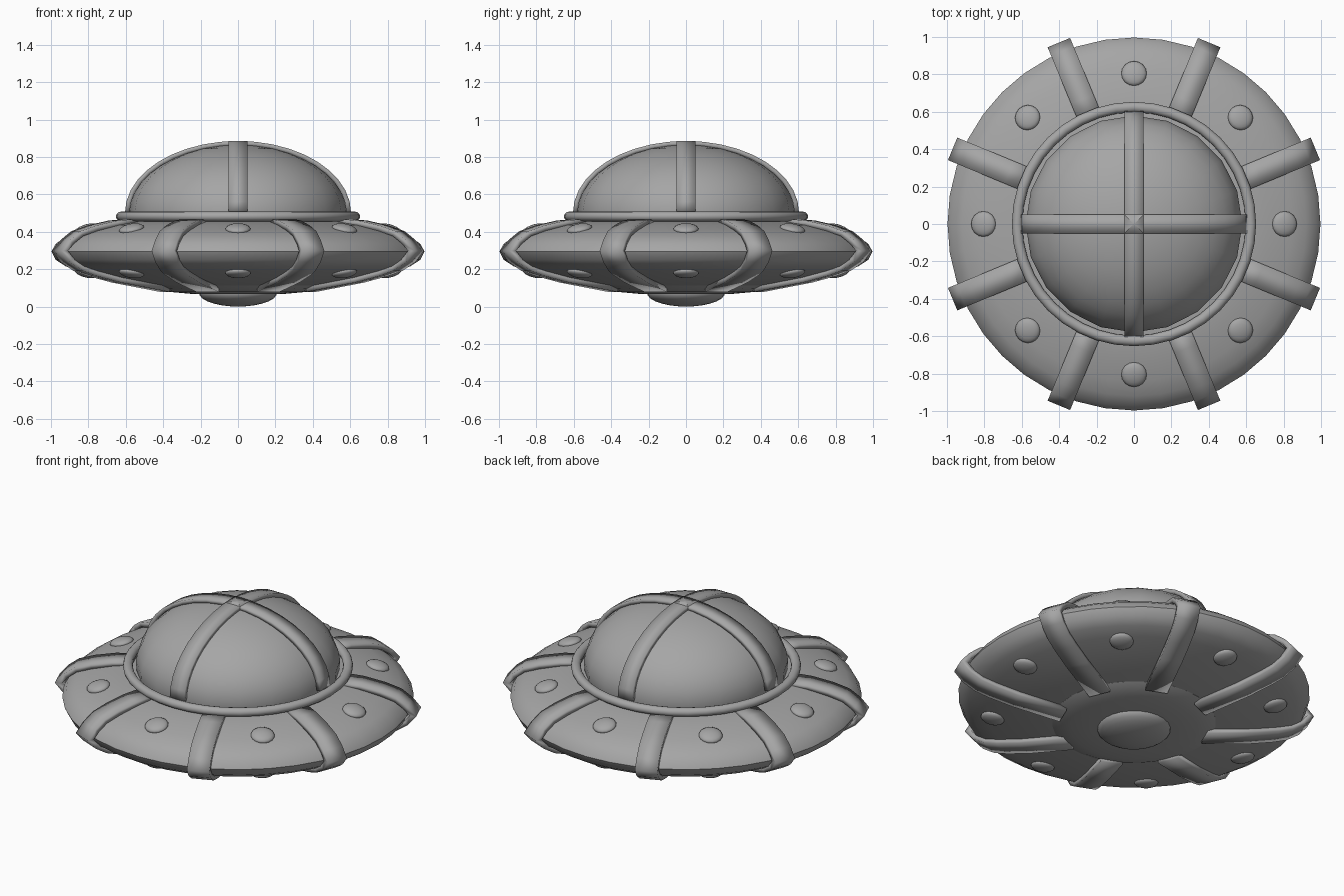
import bpy, bmesh, math
from mathutils import Matrix

old = bpy.data.objects.get("Cube")
if old:
    bpy.data.objects.remove(old, do_unlink=True)

GREY = (0.38, 0.38, 0.38, 1)
mat = bpy.data.materials.new("plain grey")
mat.use_nodes = True
mat.diffuse_color = GREY
mat.node_tree.nodes["Principled BSDF"].inputs["Base Color"].default_value = GREY


def finish(name, bm, angle=40):
    """Turn a bmesh into a smooth-shaded object with the shared material."""
    bmesh.ops.recalc_face_normals(bm, faces=bm.faces)
    mesh = bpy.data.meshes.new(name)
    bm.to_mesh(mesh)
    bm.free()
    mesh.materials.append(mat)
    obj = bpy.data.objects.new(name, mesh)
    bpy.context.collection.objects.link(obj)
    bpy.ops.object.select_all(action='DESELECT')
    obj.select_set(True)
    bpy.context.view_layer.objects.active = obj
    bpy.ops.object.shade_smooth_by_angle(angle=math.radians(angle))
    return obj


def lathe(name, profile, steps, angle=40):
    """Revolve an (r, z) profile around the vertical axis."""
    bm = bmesh.new()
    verts = [bm.verts.new((r, 0, z)) for r, z in profile]
    edges = [bm.edges.new(pair) for pair in zip(verts, verts[1:])]
    bmesh.ops.spin(bm, geom=verts + edges, cent=(0, 0, 0), axis=(0, 0, 1),
                   angle=math.tau, steps=steps)
    bmesh.ops.remove_doubles(bm, verts=bm.verts, dist=0.0005)
    return finish(name, bm, angle)


def strap(name, path, width, thickness, turn):
    """Flat band following an (r, z) path, turned around the vertical axis."""
    bm = bmesh.new()
    rows = [[bm.verts.new((r, side * width / 2, z)) for side in (-1, 1)]
            for r, z in path]
    for a, b in zip(rows, rows[1:]):
        bm.faces.new((a[0], a[1], b[1], b[0]))
    obj = finish(name, bm)
    solid = obj.modifiers.new("thickness", 'SOLIDIFY')
    solid.thickness = thickness
    solid.offset = 0
    solid.use_even_offset = True
    obj.rotation_euler.z = turn
    return obj


def arc(radius, height, z, start, end, count):
    """Points on an elliptical arc in (r, z)."""
    angles = [start + (end - start) * i / count for i in range(count + 1)]
    return [(radius * math.cos(a), z + height * math.sin(a)) for a in angles]


# Saucer hull
lathe("hull", [(0, .45), (.6, .455), (.72, .435), (.84, .405), (.92, .375),
               (.975, .335), (.997, .295), (.975, .25), (.92, .215),
               (.84, .19), (.7, .155), (.45, .11), (0, .1)], 40)

# Collar ring around the dome
ring = [(.625 + r, z) for r, z in arc(.028, .026, .482, 0, math.tau, 12)]
lathe("collar_ring", ring, 40, 60)

# Dome and its two crossing straps
lathe("dome", arc(.58, .365, .5, -.3, math.pi / 2, 11), 20)
for i in range(2):
    strap(f"dome_strap_{i + 1}", arc(.592, .373, .5, 0, math.pi, 20),
          .1, .025, i * math.pi / 2)

# Bottom plate and belly bulge
lathe("bottom_plate", [(.47, .13), (.465, .112), (.43, .095), (.36, .078),
                       (.25, .068), (0, .065)], 32)
lathe("belly_bulge", arc(.21, .075, .075, -math.pi / 2, math.pi / 2, 14), 24)

# Straps wrapped over the rim, and rivets between them
wrap = [(.6, .455), (.72, .445), (.84, .42), (.93, .39), (.99, .345),
        (1.03, .298), (.99, .25), (.92, .205), (.84, .178), (.7, .143),
        (.42, .093)]
for i in range(8):
    turn = i * math.pi / 4
    strap(f"hull_strap_{i + 1}", wrap, .13, .03, turn + math.pi / 8)
    for side, z, tilt in (("top", .415, .25), ("bottom", .18, -.2)):
        bm = bmesh.new()
        place = (Matrix.Rotation(turn, 4, 'Z') @ Matrix.Translation((.805, 0, z))
                 @ Matrix.Rotation(tilt, 4, 'Y') @ Matrix.Diagonal((.068, .068, .026, 1)))
        bmesh.ops.create_uvsphere(bm, u_segments=16, v_segments=10, radius=1,
                                  matrix=place)
        finish(f"{side}_rivet_{i + 1}", bm, 80)
